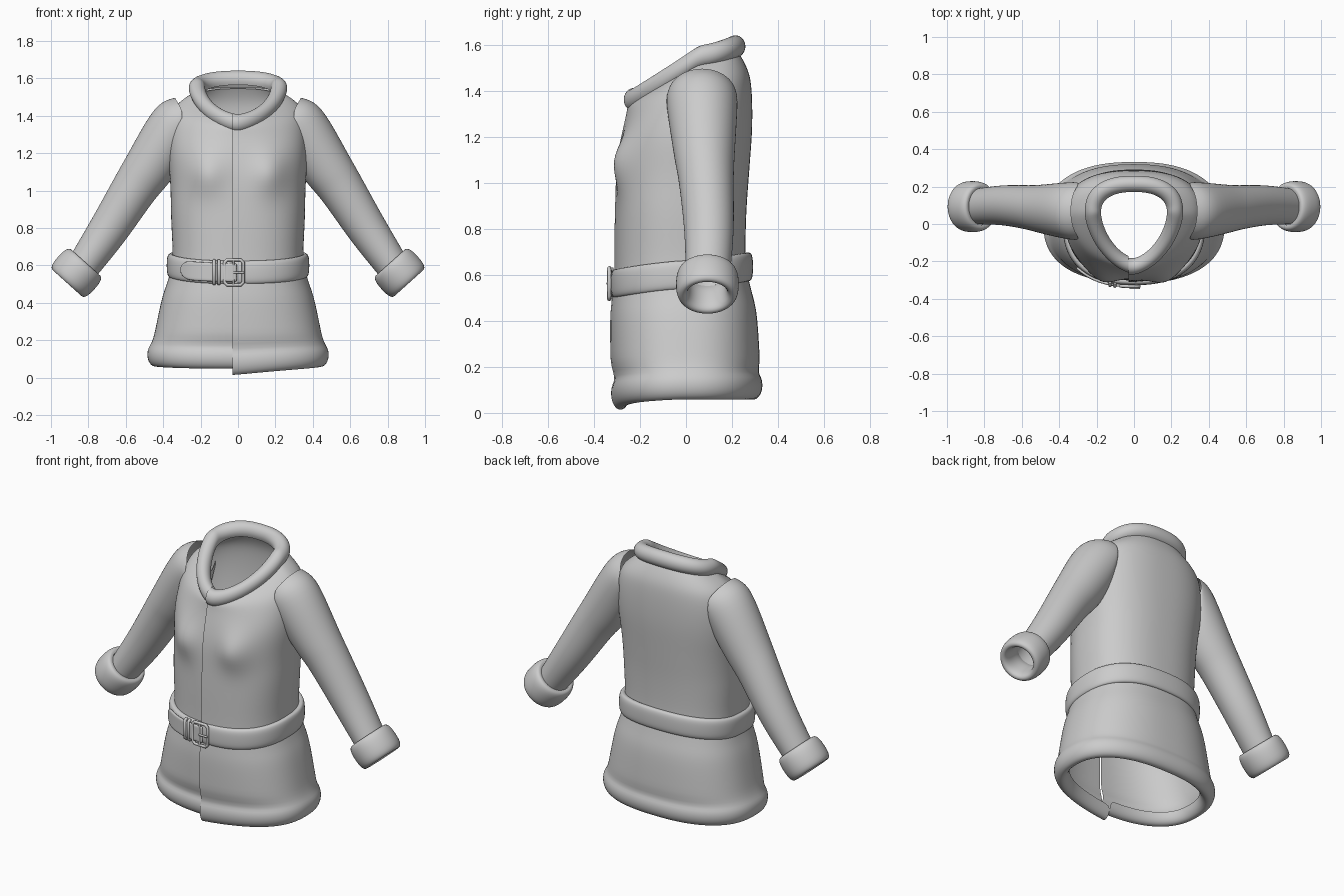
import bpy, bmesh
from math import sin, cos, asin, pi, exp, radians, copysign, sqrt

if "Cube" in bpy.data.objects:
    bpy.data.objects.remove(bpy.data.objects["Cube"])

SEAM = 0.03  # front opening sits slightly off centre


def power(v, e):
    return copysign(abs(v) ** e, v)


def spline(keys, steps):
    """Catmull-Rom interpolation between tuples of numbers."""
    out = []
    for i in range(len(keys) - 1):
        a, b, c, d = (keys[max(0, min(len(keys) - 1, i + k))] for k in (-1, 0, 1, 2))
        for s in range(steps):
            t = s / steps
            out.append([q + t / 2 * (r - p + t * (2 * p - 5 * q + 4 * r - w + t * (3 * (q - r) + w - p)))
                        for p, q, r, w in zip(a, b, c, d)])
    return out + [list(keys[-1])]


def skin(name, rows, closed=True, thick=0):
    """Skin rows of points into a smooth sheet or tube."""
    bm = bmesh.new()
    grid = [[bm.verts.new(p) for p in row] for row in rows]
    n = len(grid[0])
    for a, b in zip(grid, grid[1:]):
        for i in range(n if closed else n - 1):
            j = (i + 1) % n
            bm.faces.new((a[i], a[j], b[j], b[i]))
    bmesh.ops.recalc_face_normals(bm, faces=bm.faces)
    me = bpy.data.meshes.new(name)
    bm.to_mesh(me)
    bm.free()
    for f in me.polygons:
        f.use_smooth = True
    ob = bpy.data.objects.new(name, me)
    bpy.context.collection.objects.link(ob)
    if thick:
        m = ob.modifiers.new("thickness", 'SOLIDIFY')
        m.thickness, m.offset = thick, 0
    m = ob.modifiers.new("smooth", 'SUBSURF')
    m.levels = m.render_levels = 1


def body_ring(hw, yf, yb, z, df, db):
    """Half width, front y, back y, side z, front and back z shift."""
    ym = max(0, min(.06, (z - .9) * .15))
    n = 2.4 - .75 * max(0, min(1, (z - 1.25) / .29))
    return hw, ym, yf, yb, z + df, z, z + db, n


def grow(r, out, up):
    hw, ym, yf, yb, zf, zs, zb, n = r
    return hw + out, ym, yf - out, yb + out, zf + up, zs + up, zb + up, n


def roll(r, a, b, start, end, steps, e=1.0):
    """Rings of a padded roll with half thickness a and half height b."""
    ts = [radians(start + (end - start) * i / steps) for i in range(steps + 1)]
    return [grow(r, a * power(cos(t), e), b * power(sin(t), e)) for t in ts]


def pt(r, t):
    """Point on a tilted superellipse: t = 0 front, pi/2 is +x."""
    hw, ym, yf, yb, zf, zs, zb, n = r
    s, c = sin(t), cos(t)
    m, y1, z1 = (n, yf, zf) if c > 0 else (2.4, yb, zb)
    k = abs(c)
    return [hw * power(s, 2 / m), ym + (y1 - ym) * k ** (2 / m), zs + (z1 - zs) * k ** 1.2]


def ring(r, n=56):
    """Open ring starting and ending at the front seam."""
    t0 = asin((SEAM / r[0]) ** (r[7] / 2))
    row = []
    for i in range(n + 1):
        u = 2 * pi * i / n
        p = pt(r, u - t0)
        p[1] -= .01 * exp(-u / .25)                          # overlapping front panel
        p[2] -= .04 * exp(-u / .5) * max(0, 1 - p[2] / .3)   # dipped hem corner
        if p[1] < 0:                                         # chest shaping
            p[1] -= .05 * exp(-((abs(p[0]) - .17) / .09) ** 2 - ((p[2] - 1.09) / .1) ** 2)
        row.append(p)
    return row


# Coat body with a rolled hem
keys = [
    (.450, -.318, .322, .22, 0, 0), (.408, -.32, .308, .42, -.02, .01),
    (.372, -.312, .28, .53, -.03, .02), (.350, -.302, .26, .64, -.04, .02),
    (.358, -.30, .262, .85, -.01, .01), (.362, -.292, .275, 1.03, -.01, .02),
    (.374, -.276, .288, 1.21, -.04, .03), (.360, -.252, .285, 1.40, -.11, .01),
    (.300, -.243, .265, 1.483, -.145, .017), (.20, -.215, .215, 1.54, -.17, .05),
]
hem = roll(body_ring(.445, -.275, .292, .123, -.013, -.003), .042, .065, -180, 60, 9)
skin("coat_body", [ring(r) for r in hem + [body_ring(*k) for k in spline(keys, 3)]], closed=False)

# Rolled collar
neck = body_ring(.22, -.222, .215, 1.55, -.19, .043)
skin("collar", [ring(r) for r in roll(neck, .045, .05, -75, 215, 11)], closed=False)


# Sleeves and cuffs: x, z, downward angle, radius, y centre, y radius
def tube(rings, side, n=28):
    rows = []
    for x, z, ang, r, y, ry in rings:
        a, row = radians(ang), []
        for i in range(n):
            t = 2 * pi * i / n
            px = max(x + r * sin(a) * cos(t), .30)
            row.append((side * px, y + ry * sin(t), z + r * cos(a) * cos(t)))
        rows.append(row)
    return rows


sleeve = spline([
    (.27, 1.38, 30, .135, .07, .15), (.335, 1.335, 48, .152, .07, .155),
    (.48, 1.115, 58, .135, .08, .132), (.557, 1.005, 57, .122, .088, .12),
    (.693, .79, 55, .107, .10, .108), (.825, .60, 48, .09, .095, .097),
], 3)
cuff = []
for i in range(15):
    t = radians(-20 + 25 * i)
    d, r = -.076 * power(cos(t), .8), .104 + .028 * power(sin(t), .8)
    cuff.append((.864 + .67 * d, .56 - .743 * d, 48, r, .093, r + .006))
for side, label in ((-1, "right"), (1, "left")):
    skin(label + "_sleeve", tube(sleeve, side))
    skin(label + "_cuff", tube(cuff, side))

# Belt: padded band, lower at the front than the back
belt = (.36, 0, -.306, .27, .562, .60, .635, 2.4)
skin("belt", [[pt(r, 2 * pi * i / 56) for i in range(56)] for r in roll(belt, .022, .063, -130, 130, 14, .7)])


def on_belt(x, dz=0, out=0.0):
    """Point on the front of the belt at x, dz above its middle line."""
    r = grow(belt, .022, 0)
    p = pt(r, asin((abs(x) / r[0]) ** 1.2))
    return x, p[1] - out, p[2] + dz


# Belt end with a rounded tip, passing through the buckle
rows = []
for i in range(17):
    x = -.305 + .30 * (i / 16) ** 1.5
    e = min(1, (x + .305) / .05)
    h = .004 + .047 * sqrt(max(0, 1 - (1 - e) ** 2))
    rows.append([on_belt(x, h * k / 3, .004) for k in range(-3, 4)])
skin("belt_end", rows, closed=False, thick=.014)


# Buckle frame, prong, bar and belt keepers
def rod(name, pts, r, cyclic=False):
    cu = bpy.data.curves.new(name, 'CURVE')
    cu.dimensions = '3D'
    cu.bevel_depth, cu.bevel_resolution, cu.use_fill_caps = r, 2, True
    sp = cu.splines.new('POLY')
    sp.points.add(len(pts) - 1)
    for q, p in zip(sp.points, pts):
        q.co = (*p, 1)
    sp.use_cyclic_u = cyclic
    bpy.context.collection.objects.link(bpy.data.objects.new(name, cu))


outline = []
for sx, sz in ((1, 1), (1, -1), (-1, -1), (-1, 1)):
    ends = [(.036 * sx, .067 * sz), (.05 * sx, .053 * sz)]
    outline += ends if sx * sz > 0 else ends[::-1]
rod("buckle_frame", [on_belt(a - .022, b, .006) for a, b in outline], .009, True)
rod("buckle_prong", [on_belt(x, 0, .014) for x in (-.025, .032)], .006)
rod("buckle_bar", [on_belt(-.025, z, .008) for z in (-.064, .064)], .006)
for i in (0, 1):
    rod("belt_keeper_%d" % (i + 1), [on_belt(-.128 + .026 * i, z, .012 - .017 * (abs(z) > .055))
                                     for z in (-.062, -.052, .052, .062)], .009)
